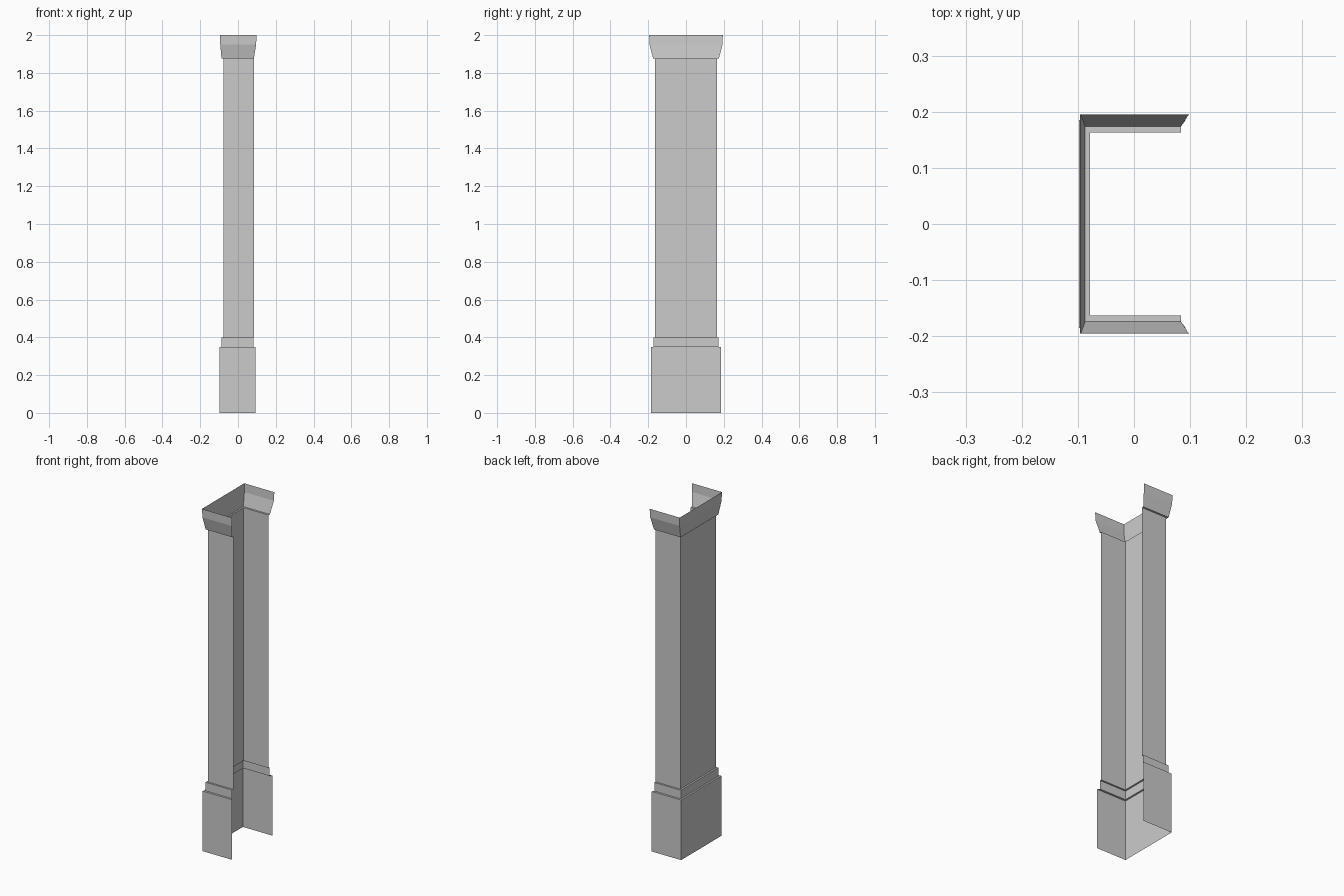
import bpy
import bmesh

if "Cube" in bpy.data.objects:
    bpy.data.objects.remove(bpy.data.objects["Cube"])


def channel(name, levels):
    """Open three-sided shell; each level is (z, left x, right x, half depth)."""
    bm = bmesh.new()
    rows = []
    for z, left, right, half in levels:
        points = ((right, -half), (left, -half), (left, half), (right, half))
        rows.append([bm.verts.new((x, y, z)) for x, y in points])
    for low, high in zip(rows, rows[1:]):
        # front wing, left web, back wing, wound to face outwards
        for i in range(3):
            bm.faces.new((low[i + 1], low[i], high[i], high[i + 1]))
    mesh = bpy.data.meshes.new(name)
    bm.to_mesh(mesh)
    bm.free()
    obj = bpy.data.objects.new(name, mesh)
    bpy.context.collection.objects.link(obj)
    return obj


# outlines shared by neighbouring parts
BASE = (-0.098, 0.092, 0.185)
COLLAR = (-0.088, 0.083, 0.173)
SHAFT = (-0.078, 0.084, 0.163)
CAP_FOOT = (-0.087, 0.084, 0.174)

# plinth with its top ledge
channel("plinth", [(0, *BASE), (0.35, *BASE), (0.35, *COLLAR)])

# collar above the plinth
channel("collar", [(0.35, *COLLAR), (0.40, *COLLAR), (0.40, *SHAFT)])

# plain shaft
channel("shaft", [(0.40, *SHAFT), (1.875, *SHAFT)])

# flared capital with its underside ledge
channel("capital", [
    (1.875, *SHAFT),
    (1.875, *CAP_FOOT),
    (1.95, -0.094, 0.096, 0.193),
    (2.0, -0.096, 0.098, 0.195),
])
